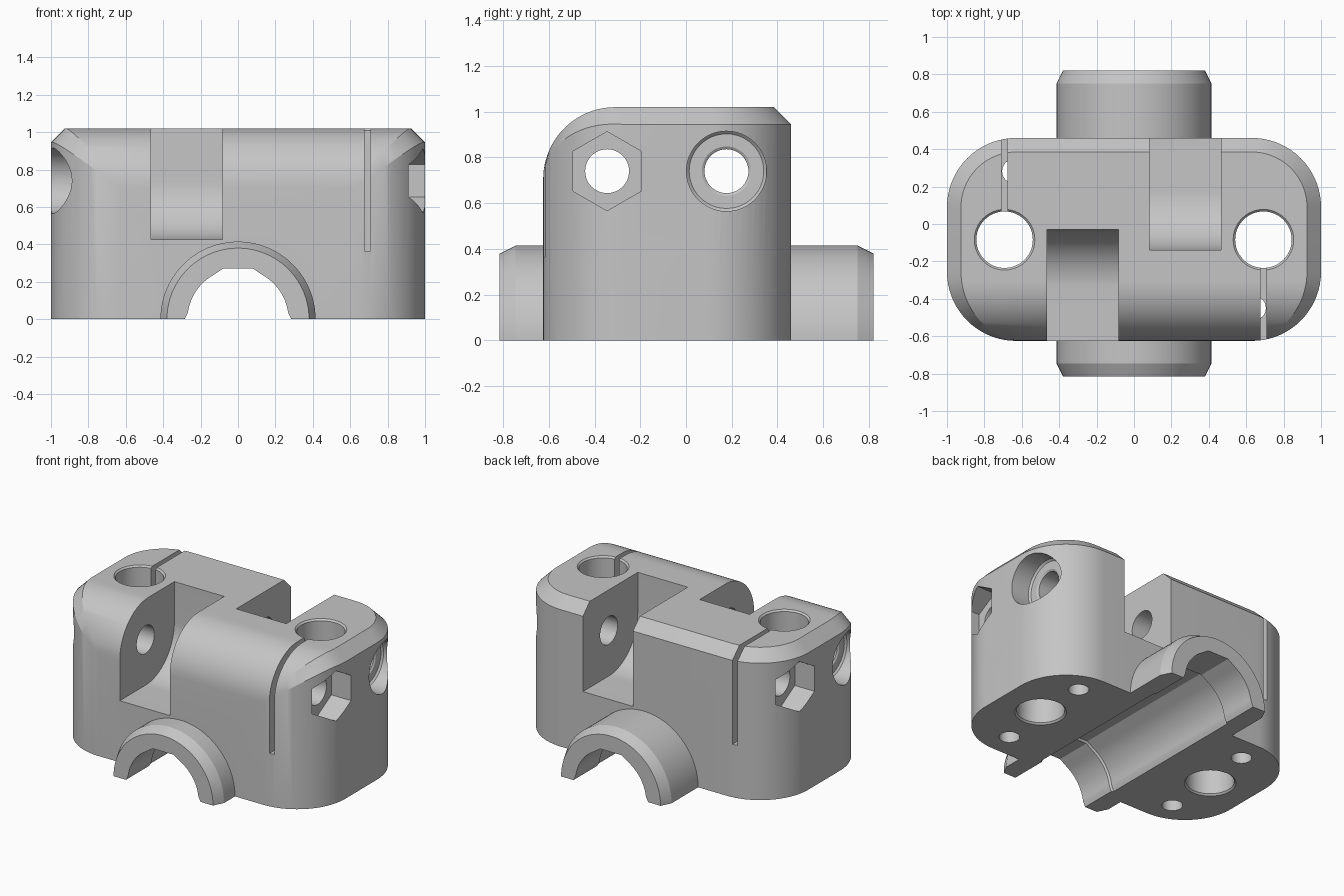
import bpy, bmesh, math

cube = bpy.data.objects.get("Cube")
if cube:
    bpy.data.objects.remove(cube, do_unlink=True)

MID_Y = -0.084          # axis of the half-turn symmetry
BOLT_Y, BOLT_Z = -0.345, 0.74
ROD_X = 0.692
FRONT, BACK, TOP = -0.625, 0.46, 1.02
CORNER, CHAMFER, FILLET = 0.37, 0.075, 0.315

grey = bpy.data.materials.new("plain_grey")
grey.use_nodes = True
colour = (0.56, 0.56, 0.56, 1)
grey.diffuse_color = colour
grey.node_tree.nodes["Principled BSDF"].inputs["Base Color"].default_value = colour


def arc(cx, cy, r, start, end, n=14):
    angles = [math.radians(start + (end - start) * i / n) for i in range(n + 1)]
    return [(cx + r * math.cos(a), cy + r * math.sin(a)) for a in angles]


def circle(cx, cy, r, n=48, start=0):
    return arc(cx, cy, r, start, start + 360, n)[:-1]


def solid(name, rings, strip_top=False):
    """Closed solid through rings of 3D points; a mirrored top can be closed in strips."""
    bm = bmesh.new()
    rings = [[bm.verts.new(p) for p in ring] for ring in rings]
    for low, high in zip(rings, rings[1:]):
        for i in range(len(low)):
            j = (i + 1) % len(low)
            bm.faces.new((low[i], low[j], high[j], high[i]))
    bm.faces.new(rings[0])
    top = rings[-1]
    if strip_top:
        for i in range(len(top) // 2 - 1):
            bm.faces.new((top[i], top[i + 1], top[-2 - i], top[-1 - i]))
    else:
        bm.faces.new(top)
    bmesh.ops.connect_verts_nonplanar(bm, angle_limit=0.01, faces=bm.faces)
    bmesh.ops.recalc_face_normals(bm, faces=bm.faces)
    mesh = bpy.data.meshes.new(name)
    bm.to_mesh(mesh)
    bm.free()
    mesh.materials.append(grey)
    obj = bpy.data.objects.new(name, mesh)
    bpy.context.collection.objects.link(obj)
    return obj


def loft(name, axis, sections):
    """Solid through (position, outline) sections along an axis."""
    place = {"x": lambda t, a, b: (t, a, b),
             "y": lambda t, a, b: (a, t, b),
             "z": lambda t, a, b: (a, b, t)}[axis]
    return solid(name, [[place(t, *p) for p in outline] for t, outline in sections])


def combine(target, tool, operation):
    tool.hide_render = True
    mod = target.modifiers.new("combine", "BOOLEAN")
    mod.operation, mod.object, mod.solver = operation, tool, "EXACT"
    bpy.context.view_layer.objects.active = target
    bpy.ops.object.modifier_apply(modifier=mod.name)
    bpy.data.objects.remove(tool, do_unlink=True)


def cut(name, axis, sections, turn=1):
    """Subtract a loft, optionally given half a turn about the centre."""
    tool = loft(name, axis, sections)
    for v in tool.data.vertices:
        v.co.x *= turn
        v.co.y = MID_Y + (v.co.y - MID_Y) * turn
    combine(body, tool, "DIFFERENCE")


def crown(y):
    """Height of the filleted top at depth y."""
    drop = min(0, y - FRONT - FILLET)
    return TOP - FILLET + math.sqrt(max(0, FILLET ** 2 - drop ** 2))


def outer_block():
    """Rounded plan whose rim chamfer follows the top and fades out at the front."""
    halves = [[], [], []]
    for cy, start in ((BACK - CORNER, 90), (FRONT + CORNER, 0)):
        for nx, ny in arc(0, 0, 1, start, start - 90, 18):
            width = CHAMFER * (1 if ny >= 0 else max(0.03, nx))
            px, py = 1 - CORNER + nx * CORNER, cy + ny * CORNER
            ix, iy = px - nx * width, py - ny * width
            halves[0].append((px, py, -0.2))
            halves[1].append((px, py, crown(py) - width))
            halves[2].append((ix, iy, crown(iy)))
    rings = [half + [(-x, y, z) for x, y, z in reversed(half)] for half in halves]
    return solid("clamp_body", rings, strip_top=True)


def bore(r):
    half = ([(r + 0.02, -0.5), (r + 0.02, -0.01), (r, 0.03)]
            + arc(0, 0, r, 9, 60) + [(0.08, r)])
    return half + [(-x, z) for x, z in reversed(half)]


# Body: rounded plan with chamfered rim, rounded front top edge
body = outer_block()

# Bearing tube running front to back, with chamfered ends
tube = [(y, circle(0, 0, r, 72, 2.5)) for y, r in
        ((-0.815, 0.38), (-0.745, 0.415), (0.75, 0.415), (0.82, 0.38))]
combine(body, loft("bearing_tube", "y", tube), "UNION")

# Bore through the tube, leaving a narrow lip at each end
cut("tube_bore", "y", [(-1, bore(0.27)), (-0.56, bore(0.27)), (-0.55, bore(0.282)),
                       (0.55, bore(0.282)), (0.56, bore(0.27)), (1, bore(0.27))])

for turn in (1, -1):
    # Open pocket concentric with the bolt hole
    pocket = arc(BOLT_Y, BOLT_Z, 0.315, 0, -90, 20) + [(-0.9, 0.425), (-0.9, 1.3), (-0.03, 1.3)]
    cut("pocket", "x", [(-0.465, pocket), (-0.083, pocket)], turn)

    # Vertical rod hole with eased rims
    rod = [(z, circle(ROD_X, MID_Y, r)) for z, r in
           ((-0.1, 0.163), (-0.001, 0.163), (0.011, 0.151),
            (TOP - 0.011, 0.151), (TOP + 0.001, 0.163), (1.2, 0.163))]
    cut("rod_hole", "z", rod, turn)

    # Clamping slit from the rod hole to the outside
    slit = [(ROD_X - 0.017, -0.9), (ROD_X + 0.017, -0.9), (ROD_X + 0.017, MID_Y), (ROD_X - 0.017, MID_Y)]
    cut("slit", "z", [(0.365, slit), (1.3, slit)], turn)

    # Bolt hole right across, hexagonal nut recess, round head recess
    bolt = circle(BOLT_Y, BOLT_Z, 0.096)
    cut("bolt_hole", "x", [(-1.2, bolt), (1.2, bolt)], turn)
    nut = circle(BOLT_Y, BOLT_Z, 0.173, 6, 30)
    cut("nut_recess", "x", [(0.85, nut), (1.2, nut)], turn)
    head = [(x, circle(BOLT_Y, BOLT_Z, r)) for x, r in
            ((-1.2, 0.175), (-0.865, 0.175), (-0.853, 0.163), (-0.853, 0.108), (-0.841, 0.09))]
    cut("head_recess", "x", head, turn)

    # Small blind screw holes in the underside
    for x, y in ((0.64, -0.45), (-0.69, -0.45)):
        screw = circle(x, y, 0.065, 32)
        cut("screw_hole", "z", [(-0.1, screw), (0.4, screw)], turn)

# Trim flat at the ground and close the underside around its holes
bm = bmesh.new()
bm.from_mesh(body.data)
trim = bmesh.ops.bisect_plane(bm, geom=bm.verts[:] + bm.edges[:] + bm.faces[:],
                              plane_co=(0, 0, 0), plane_no=(0, 0, 1), clear_inner=True)
rim = [e for e in trim["geom_cut"] if isinstance(e, bmesh.types.BMEdge)]
bmesh.ops.triangle_fill(bm, use_beauty=True, edges=rim, normal=(0, 0, -1))
bmesh.ops.recalc_face_normals(bm, faces=bm.faces)
bm.to_mesh(body.data)
bm.free()

bpy.ops.object.select_all(action="DESELECT")
body.select_set(True)
bpy.context.view_layer.objects.active = body
bpy.ops.object.shade_smooth_by_angle(angle=math.radians(25))
